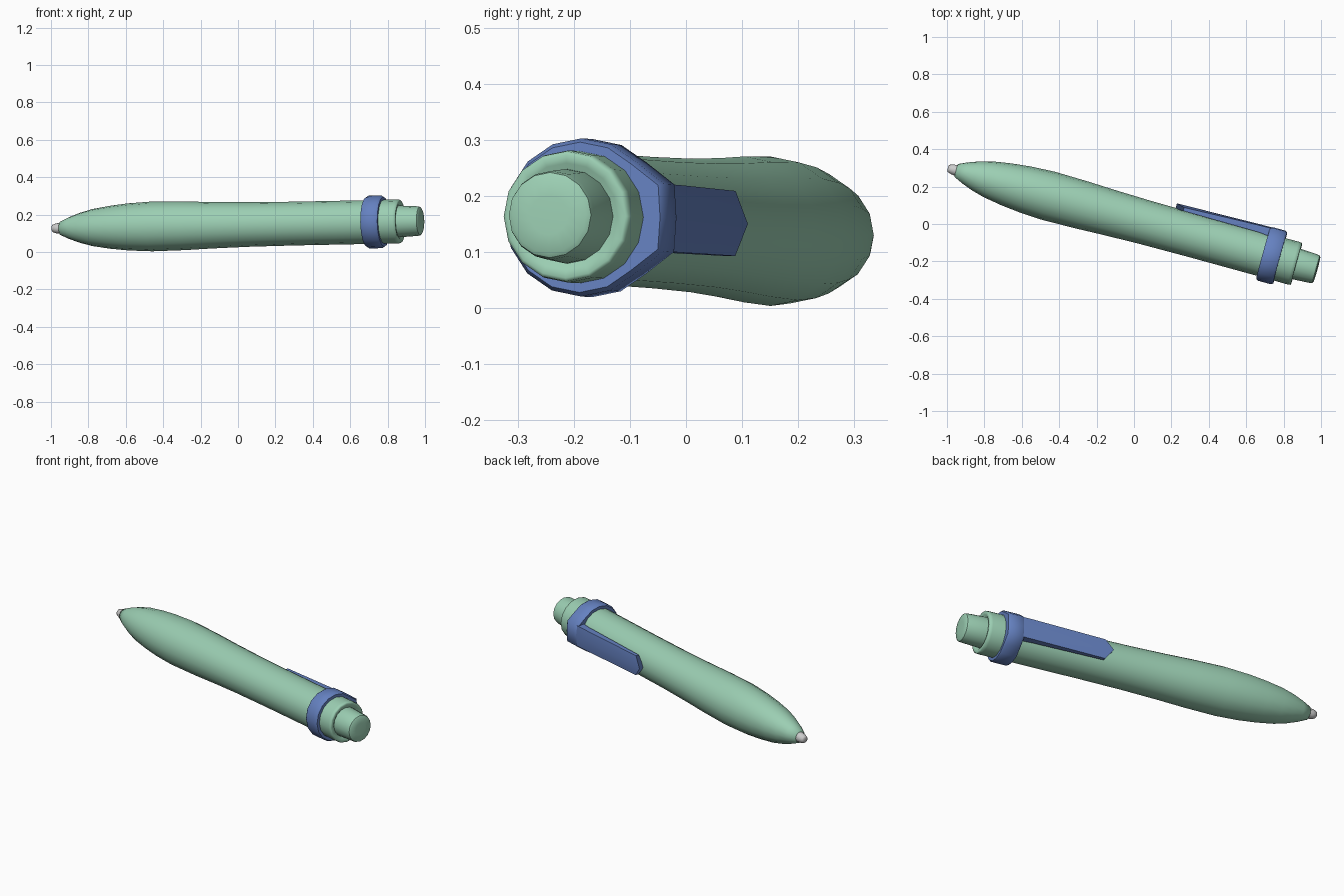
import bpy, bmesh, math
from mathutils import Matrix, Vector

if "Cube" in bpy.data.objects:
    bpy.data.objects.remove(bpy.data.objects["Cube"])

SIDES = 16

# Pen frame: local x runs along the barrel from the tip, local y points at the clip
axis = Vector((0.964, -0.265, 0.0195)).normalized()
side = Vector((0.265, 0.964, 0)).normalized()
up = axis.cross(side)
FRAME = Matrix((axis, side, up)).transposed().to_4x4()
FRAME.translation = (-1.0, 0.30, 0.126)


def material(name, color):
    m = bpy.data.materials.new(name)
    m.diffuse_color = (*color, 1)
    m.use_nodes = True
    m.node_tree.nodes["Principled BSDF"].inputs["Base Color"].default_value = m.diffuse_color
    return m


def skin(name, loops, mat=None, closed=False, angle=40):
    """Bridge successive loops of points; cap the ends, or join last to first."""
    bm = bmesh.new()
    rings = [[bm.verts.new(p) for p in loop] for loop in loops]
    n = len(rings[0])
    pairs = list(zip(rings, rings[1:]))
    if closed:
        pairs.append((rings[-1], rings[0]))
    else:
        bm.faces.new(rings[0])
        bm.faces.new(rings[-1])
    for a, b in pairs:
        for i in range(n):
            j = (i + 1) % n
            bm.faces.new((a[i], a[j], b[j], b[i]))
    bmesh.ops.recalc_face_normals(bm, faces=bm.faces)
    me = bpy.data.meshes.new(name)
    bm.to_mesh(me)
    bm.free()
    ob = bpy.data.objects.new(name, me)
    bpy.context.collection.objects.link(ob)
    ob.matrix_world = FRAME
    if mat:
        me.materials.append(mat)
    bpy.ops.object.select_all(action='DESELECT')
    ob.select_set(True)
    bpy.context.view_layer.objects.active = ob
    bpy.ops.object.shade_smooth_by_angle(angle=math.radians(angle))
    return ob


def circle(x, r):
    return [(x, r * math.cos(2 * math.pi * k / SIDES), r * math.sin(2 * math.pi * k / SIDES))
            for k in range(SIDES)]


def lathe(name, profile, mat=None, angle=40):
    return skin(name, [circle(x, r) for x, r in profile], mat, angle=angle)


green = material("green", (0.33, 0.62, 0.45))
blue = material("blue", (0.13, 0.22, 0.53))

# Writing tip
lathe("writing_tip", [(0.005, 0.012), (0.010, 0.020), (0.030, 0.027), (0.058, 0.030), (0.08, 0.028)])

# Barrel with collar at the rear
lathe("barrel", [(0.050, 0.026), (0.052, 0.036), (0.10, 0.058), (0.16, 0.080), (0.23, 0.099),
                 (0.33, 0.115), (0.43, 0.126), (0.56, 0.133), (0.74, 0.130), (0.90, 0.124),
                 (1.10, 0.119), (1.35, 0.117), (1.75, 0.117), (1.92, 0.118), (1.936, 0.116),
                 (1.939, 0.110), (1.937, 0.095), (1.928, 0.084)], green, 75)

# Push button
lathe("push_button", [(1.91, 0.084), (1.945, 0.084), (2.035, 0.079), (2.047, 0.076),
                      (2.052, 0.068), (2.054, 0.035)], green)


# Clip band: a ring pulled outward where the clip joins
def band_loop(x, r):
    loop = circle(x, r)
    s = r / 0.141
    loop[0] = (x, 0.156 * s, 0)
    loop[1] = (x, 0.152 * s, 0.060 * s)
    loop[-1] = (x, 0.152 * s, -0.060 * s)
    return loop


skin("clip_band", [circle(1.752, 0.112), band_loop(1.752, 0.134), band_loop(1.764, 0.141),
                   band_loop(1.835, 0.141), band_loop(1.846, 0.134), circle(1.846, 0.112)],
     blue, closed=True, angle=50)


# Clip arm: shallow ridged strip with a pointed end
def clip_loop(x_edge, x_mid, half, edge, mid, low):
    return [(x_edge, edge, -half), (x_mid, mid, 0), (x_edge, edge, half),
            (x_edge, low, half), (x_mid, low, 0), (x_edge, low, -half)]


skin("clip_arm", [clip_loop(1.280, 1.236, 0.058, 0.132, 0.143, 0.113),
                  clip_loop(1.70, 1.70, 0.060, 0.147, 0.153, 0.110),
                  clip_loop(1.80, 1.80, 0.060, 0.149, 0.154, 0.100)], blue, angle=30)
